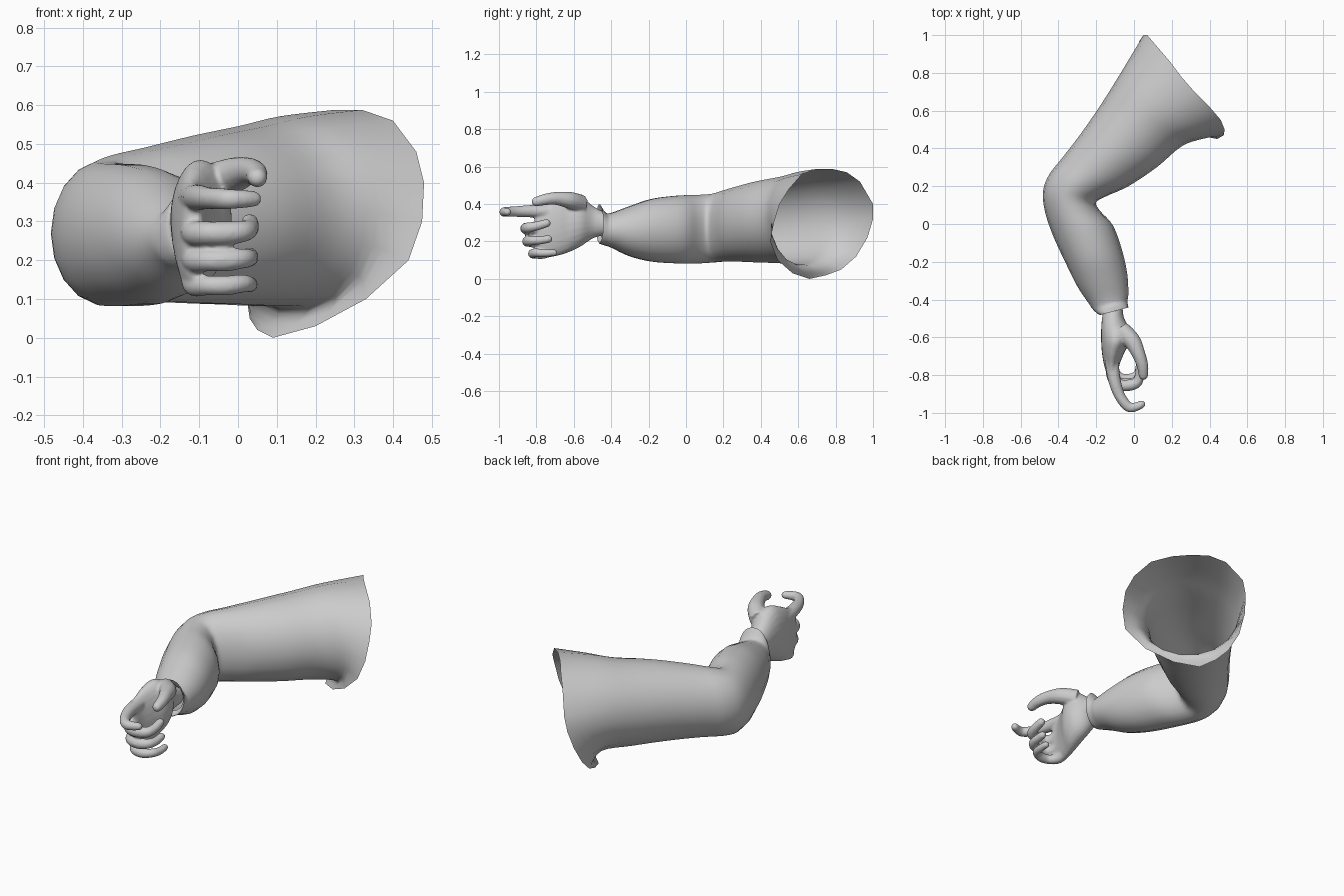
import bpy, bmesh, math
from mathutils import Vector as V

if "Cube" in bpy.data.objects:
    bpy.data.objects.remove(bpy.data.objects["Cube"])


def spline(rows, steps):
    """Catmull-Rom interpolation through a list of equal-length number rows."""
    out = []
    n = len(rows)
    for i in range(n - 1):
        a, b, c, d = rows[max(i - 1, 0)], rows[i], rows[i + 1], rows[min(i + 2, n - 1)]
        for s in range(steps):
            t = s / steps
            out.append([0.5 * (2 * q + (r - p) * t + (2 * p - 5 * q + 4 * r - w) * t * t
                               + (3 * q - p - 3 * r + w) * t ** 3)
                        for p, q, r, w in zip(a, b, c, d)])
    out.append(list(rows[-1]))
    return out


def loft(bm, rings, caps):
    vs = [[bm.verts.new(p) for p in r] for r in rings]
    n = len(vs[0])
    for a, b in zip(vs, vs[1:]):
        for i in range(n):
            bm.faces.new((a[i], a[(i + 1) % n], b[(i + 1) % n], b[i]))
    if caps:
        bm.faces.new(vs[0][::-1])
        bm.faces.new(vs[-1])


def finish(bm, name, angle):
    bmesh.ops.recalc_face_normals(bm, faces=bm.faces)
    me = bpy.data.meshes.new(name)
    bm.to_mesh(me)
    bm.free()
    ob = bpy.data.objects.new(name, me)
    bpy.context.collection.objects.link(ob)
    bpy.ops.object.select_all(action='DESELECT')
    ob.select_set(True)
    bpy.context.view_layer.objects.active = ob
    bpy.ops.object.shade_smooth_by_angle(angle=math.radians(angle))
    return ob


def ellipse(px, py, qx, qy, z0, z1, n=18):
    """Upright oval between outer point P, inner point Q and two heights."""
    r = []
    for i in range(n):
        t = math.tau * i / n
        c, s = math.cos(t), math.sin(t)
        r.append(((px + qx) / 2 + (qx - px) / 2 * c, (py + qy) / 2 + (qy - py) / 2 * c,
                  (z0 + z1) / 2 + (z1 - z0) / 2 * s))
    return r


# Sleeve: explicit shoulder rim, then ovals along the bent arm to the flared cuff
rim = [(.475, .47, .3), (.48, .5, .4), (.46, .55, .48), (.40, .62, .56), (.32, .70, .588),
       (.25, .78, .588), (.19, .86, .57), (.13, .93, .52), (.07, 1, .40), (.05, 1, .32),
       (.03, .97, .22), (.02, .91, .12), (.03, .83, .05), (.05, .75, .02), (.09, .66, 0),
       (.2, .57, .03), (.33, .49, .10), (.44, .45, .2)]
arm = [(-.07, .80, .36, .45, .07, .575), (-.17, .64, .25, .41, .08, .55),
       (-.28, .48, .12, .30, .085, .525), (-.38, .35, -.03, .2, .09, .495),
       (-.45, .26, -.14, .15, .09, .475), (-.482, .17, -.2, .115, .085, .458),
       (-.47, .06, -.18, .07, .08, .452), (-.425, -.07, -.11, -.01, .08, .448),
       (-.36, -.21, -.06, -.15, .09, .43), (-.3, -.33, -.035, -.27, .12, .39),
       (-.24, -.42, -.03, -.37, .165, .355), (-.215, -.455, -.035, -.41, .178, .355),
       (-.18, -.482, -.03, -.442, .19, .40), (-.165, -.46, -.045, -.43, .215, .37)]
rows = [[c for p in rim for c in p]]
rows += [[c for p in ellipse(*a) for c in p] for a in arm]
rings = [[r[i:i + 3] for i in range(0, len(r), 3)] for r in spline(rows, 4)]
bm = bmesh.new()
loft(bm, rings, False)
finish(bm, "sleeve", 60)

# Palm: flattened ovals from the wrist to the knuckles (y, x range, z range)
bm = bmesh.new()
palm = [(-.40, -.15, -.06, .24, .34), (-.49, -.168, -.055, .22, .385),
        (-.56, -.174, -.02, .175, .44), (-.62, -.174, -.02, .145, .46),
        (-.68, -.170, -.05, .125, .44), (-.74, -.160, -.075, .115, .41),
        (-.79, -.145, -.085, .13, .395), (-.81, -.13, -.095, .15, .38)]
loft(bm, [ellipse(x0, y, x1, y, z0, z1, 24) for y, x0, x1, z0, z1 in spline(palm, 4)], True)


def digit(bm, pts, n=12):
    """Round-tipped tube through (x, y, z, radius) points."""
    path = spline(pts, 5)
    ctr = [V(p[:3]) for p in path]
    rings = []

    def ring(c, d, r):
        side = d.cross(V((0.05, 0.1, 1))).normalized()
        up = side.cross(d).normalized()
        rings.append([c + side * r * math.cos(math.tau * i / n)
                      + up * r * math.sin(math.tau * i / n) for i in range(n)])

    for i, p in enumerate(path):
        d = (ctr[min(i + 1, len(ctr) - 1)] - ctr[max(i - 1, 0)]).normalized()
        ring(ctr[i], d, p[3])
    for a in (25, 50, 70, 85):
        a = math.radians(a)
        ring(ctr[-1] + d * path[-1][3] * math.sin(a), d, path[-1][3] * math.cos(a))
    loft(bm, rings, True)


# Index finger (nearly straight, hooked tip) and thumb
digit(bm, [(-.12, -.70, .36, .038), (-.105, -.82, .362, .034), (-.075, -.91, .36, .029),
           (-.03, -.968, .358, .027), (.01, -.968, .358, .024), (.04, -.955, .358, .021)])
digit(bm, [(-.07, -.56, .40, .05), (-.01, -.62, .42, .046), (.025, -.69, .43, .036),
           (.045, -.75, .425, .031), (.05, -.80, .413, .026)])

# Curled middle, ring and little fingers (knuckle z, mid z, tip z, reach, radius)
for zk, zm, zt, reach, r in [(.29, .27, .298, -.885, .031), (.22, .2, .213, -.875, .029),
                             (.16, .135, .14, -.845, .026)]:
    digit(bm, [(-.12, -.70, zk, r * 1.15), (-.112, reach + .08, zm, r * 1.1),
               (-.08, reach + .035, zm, r), (-.03, reach + r, zm, r),
               (.015, reach + .045, zm + .005, r * .9),
               (.03, reach + .09, (zm + zt) / 2, r * .8), (.03, reach + .14, zt, r * .72)])

# Fuse palm and digits into one smooth hand
hand = finish(bm, "hand", 60)
m = hand.modifiers.new("fuse", 'REMESH')
m.mode = 'VOXEL'
m.voxel_size = .007
m.use_smooth_shade = True
m = hand.modifiers.new("soften", 'SMOOTH')
m.factor = .5
m.iterations = 4
